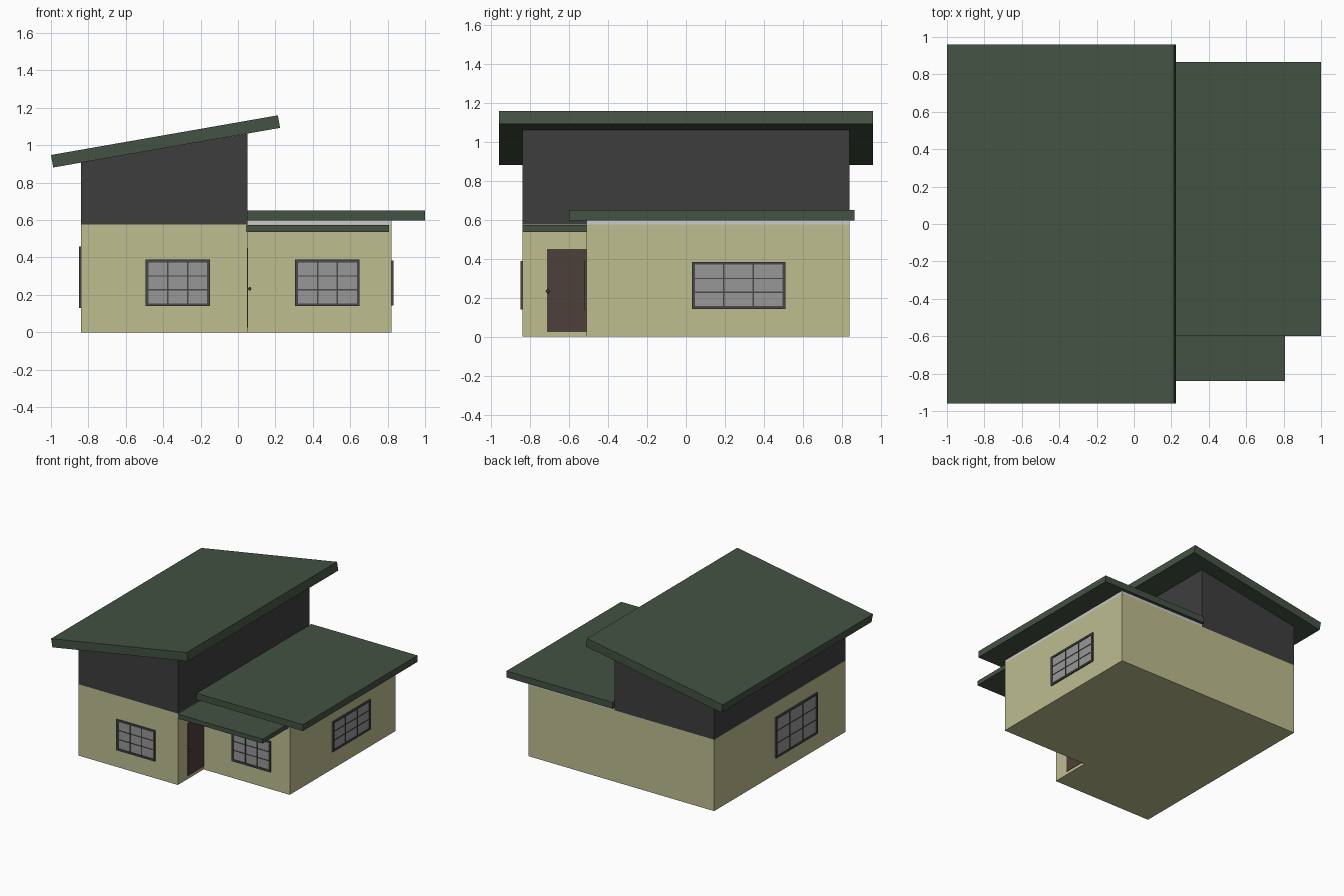
import bpy, bmesh, math
from mathutils import Matrix, Vector

if "Cube" in bpy.data.objects:
    bpy.data.objects.remove(bpy.data.objects["Cube"])


def material(name, rgb):
    m = bpy.data.materials.new(name)
    m.diffuse_color = (*rgb, 1)
    m.use_nodes = True
    m.node_tree.nodes["Principled BSDF"].inputs["Base Color"].default_value = m.diffuse_color
    return m


ROOF = material("roof_green", (0.058, 0.084, 0.056))
CREAM = material("wall_cream", (0.51, 0.51, 0.28))
DARK = material("wall_charcoal", (0.048, 0.048, 0.048))
FRAME = material("frame_grey", (0.065, 0.065, 0.065))
GLASS = material("pane_grey", (0.31, 0.31, 0.31))
DOOR = material("door_brown", (0.076, 0.05, 0.042))


def finish(name, bm, mat=None, matrix=None):
    bmesh.ops.recalc_face_normals(bm, faces=bm.faces)
    mesh = bpy.data.meshes.new(name)
    bm.to_mesh(mesh)
    bm.free()
    ob = bpy.data.objects.new(name, mesh)
    bpy.context.collection.objects.link(ob)
    if mat:
        mesh.materials.append(mat)
    if matrix:
        ob.matrix_world = matrix
    return ob


def boxes(name, spans, mat=None, matrix=None):
    """Each span is (x0, x1, y0, y1, z0, z1)."""
    bm = bmesh.new()
    for x0, x1, y0, y1, z0, z1 in spans:
        m = (Matrix.Translation(((x0 + x1) / 2, (y0 + y1) / 2, (z0 + z1) / 2))
             @ Matrix.Diagonal((x1 - x0, y1 - y0, z1 - z0, 1)))
        bmesh.ops.create_cube(bm, size=1, matrix=m)
    return finish(name, bm, mat, matrix)


def prism(name, points, direction, mat):
    """Extrude a closed outline along a direction."""
    bm = bmesh.new()
    face = bm.faces.new([bm.verts.new(p) for p in points])
    new = bmesh.ops.extrude_face_region(bm, geom=[face], use_keep_orig=True)["geom"]
    bmesh.ops.translate(bm, vec=Vector(direction),
                        verts=[v for v in new if isinstance(v, bmesh.types.BMVert)])
    return finish(name, bm, mat)


def window(name, origin, angle, w, h):
    """Local x runs along the wall, -y points outward, origin is the bottom centre."""
    m = Matrix.Translation(origin) @ Matrix.Rotation(math.radians(angle), 4, 'Z')
    a, t, d = w / 2, 0.015, 0.011
    boxes(name + "_frame", [(-a, -a + t, -d, 0.005, 0, h), (a - t, a, -d, 0.005, 0, h),
                            (-a + t, a - t, -d, 0.005, 0, t),
                            (-a + t, a - t, -d, 0.005, h - t, h)], FRAME, m)
    boxes(name + "_panes", [(-a + t, a - t, -0.004, 0.004, t, h - t)], GLASS, m)
    bars = []
    for k in (1, 2):
        x = -a + t + (w - 2 * t) * k / 3
        z = t + (h - 2 * t) * k / 3
        bars.append((x - 0.004, x + 0.004, -0.008, 0, t, h - t))
        bars.append((-a + t, a - t, -0.007, 0, z - 0.003, z + 0.003))
    boxes(name + "_bars", bars, FRAME, m)


# L-shaped ground floor walls
prism("lower_walls", [(-0.84, -0.84, 0), (0.05, -0.84, 0), (0.05, -0.51, 0),
                      (0.82, -0.51, 0), (0.82, 0.84, 0), (-0.84, 0.84, 0)],
      (0, 0, 0.577), CREAM)

# Upper walls with a sloped top
prism("upper_walls", [(-0.84, -0.84, 0.577), (0.05, -0.84, 0.577),
                      (0.05, -0.84, 1.062), (-0.84, -0.84, 0.908)],
      (0, 1.68, 0), DARK)

# Tilted main roof
prism("main_roof", [(-0.988, -0.96, 0.881), (0.225, -0.96, 1.093),
                    (0.213, -0.96, 1.16), (-1.0, -0.96, 0.948)],
      (0, 1.92, 0), ROOF)

# Flat side roof, its wall plate, and porch roof
boxes("wall_plate", [(0.05, 0.82, -0.51, 0.84, 0.577, 0.6)])
boxes("side_roof", [(0.05, 1.0, -0.6, 0.865, 0.598, 0.65)], ROOF)
boxes("porch_roof", [(0.042, 0.808, -0.84, -0.505, 0.537, 0.573)], ROOF)

# Windows
window("front_left_window", (-0.322, -0.84, 0.14), 0, 0.345, 0.248)
window("front_right_window", (0.478, -0.51, 0.14), 0, 0.345, 0.248)
window("right_window", (0.82, 0.27, 0.142), 90, 0.48, 0.243)
window("left_window", (-0.84, -0.205, 0.13), -90, 0.53, 0.33)

# Entrance door in the recess
boxes("door", [(0.045, 0.054, -0.715, -0.51, 0.025, 0.45)], DOOR)
bm = bmesh.new()
bmesh.ops.create_uvsphere(bm, u_segments=12, v_segments=8, radius=0.009,
                          matrix=Matrix.Translation((0.062, -0.71, 0.233)))
for f in bm.faces:
    f.smooth = True
finish("door_knob", bm, FRAME)
